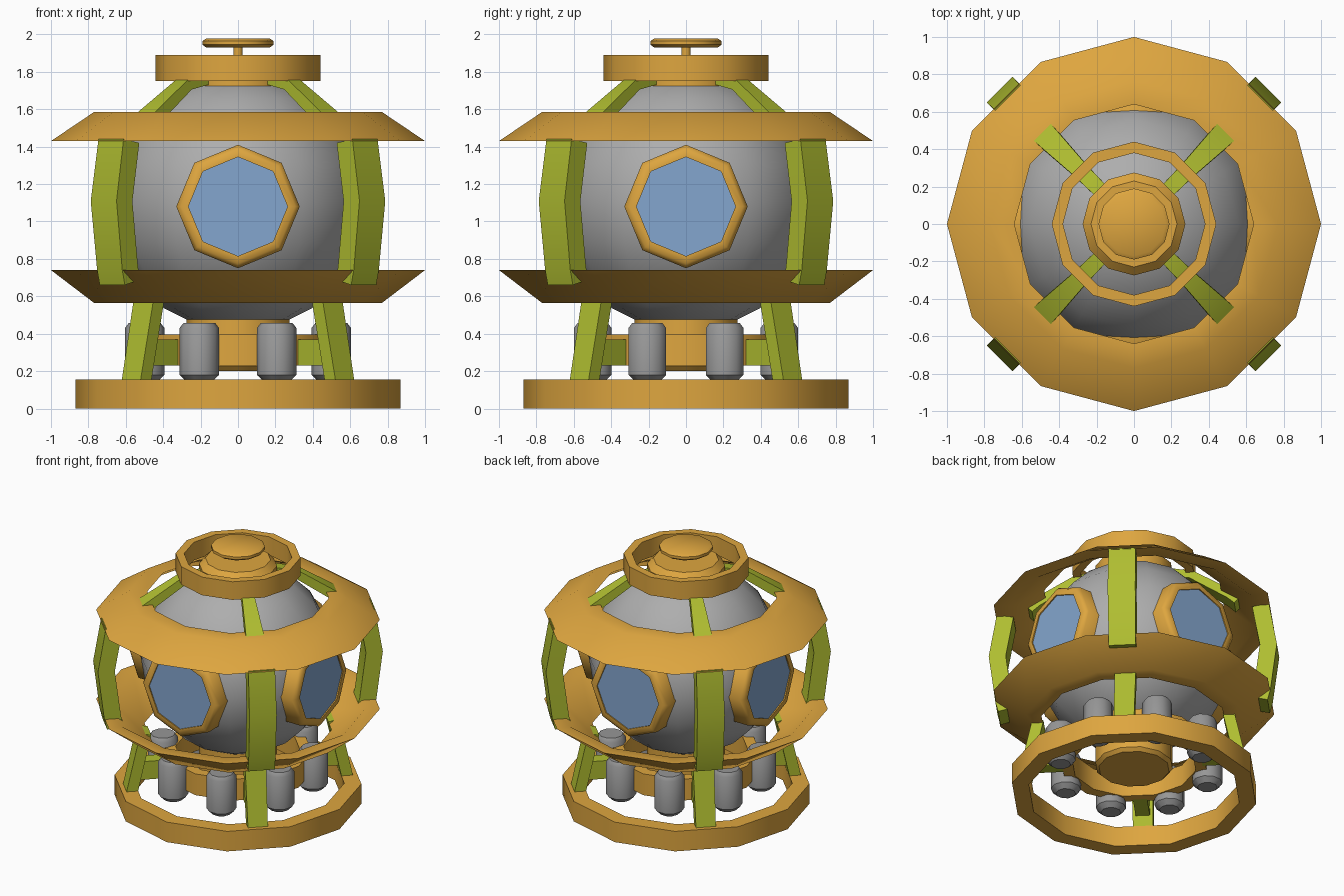
import bpy, bmesh, math
from mathutils import Vector, Matrix

if "Cube" in bpy.data.objects:
    bpy.data.objects.remove(bpy.data.objects["Cube"])


def material(name, rgb):
    m = bpy.data.materials.new(name)
    m.diffuse_color = (*rgb, 1)
    m.use_nodes = True
    m.node_tree.nodes["Principled BSDF"].inputs["Base Color"].default_value = m.diffuse_color
    return m


ORANGE = material("amber_metal", (0.73, 0.38, 0.05))
GREEN = material("lime_paint", (0.43, 0.51, 0.03))
GREY = material("hull_grey", (0.42, 0.42, 0.42))
TANK = material("tank_grey", (0.31, 0.31, 0.31))
GLASS = material("blue_glass", (0.23, 0.38, 0.62))


def finish(bm, name, mat, angle=40):
    bmesh.ops.remove_doubles(bm, verts=bm.verts, dist=1e-5)
    bmesh.ops.recalc_face_normals(bm, faces=bm.faces)
    me = bpy.data.meshes.new(name)
    bm.to_mesh(me)
    bm.free()
    me.materials.append(mat)
    ob = bpy.data.objects.new(name, me)
    bpy.context.collection.objects.link(ob)
    if angle:
        bpy.ops.object.select_all(action='DESELECT')
        ob.select_set(True)
        bpy.context.view_layer.objects.active = ob
        bpy.ops.object.shade_smooth_by_angle(angle=math.radians(angle))
    return ob


def lathe(name, mat, profile, sides=12, closed=False, matrix=Matrix(), angle=40):
    """Turn a (radius, height) profile; closed makes a ring."""
    bm = bmesh.new()
    rows = []
    for r, z in profile:
        rows.append([bm.verts.new((r * math.cos(2 * math.pi * i / sides),
                                   r * math.sin(2 * math.pi * i / sides), z))
                     for i in range(sides)])
    n = len(rows)
    for k in range(n if closed else n - 1):
        a, b = rows[k], rows[(k + 1) % n]
        for i in range(sides):
            j = (i + 1) % sides
            bm.faces.new((a[i], a[j], b[j], b[i]))
    if not closed:
        bm.faces.new(rows[0])
        bm.faces.new(rows[-1])
    bm.transform(matrix)
    return finish(bm, name, mat, angle)


def strut(name, path, turn):
    """Sweep a box along (radius, z, width, depth) stations; radius is the outer face."""
    bm = bmesh.new()
    rows = []
    for i, (r, z, w, d) in enumerate(path):
        a, b = path[max(i - 1, 0)], path[min(i + 1, len(path) - 1)]
        t = Vector((b[0] - a[0], b[1] - a[1])).normalized()
        ri, zi = r - d * t.y, z + d * t.x
        rows.append([bm.verts.new(c) for c in
                     ((r, -w / 2, z), (r, w / 2, z), (ri, w / 2, zi), (ri, -w / 2, zi))])
    for a, b in zip(rows, rows[1:]):
        for i in range(4):
            j = (i + 1) % 4
            bm.faces.new((a[i], a[j], b[j], b[i]))
    bm.faces.new(rows[0])
    bm.faces.new(rows[-1])
    bm.transform(Matrix.Rotation(turn, 4, 'Z'))
    return finish(bm, name, GREEN, 40)


# spherical hull
R, ZC = 0.69, 1.10
hull = [(max(R * math.sin(math.pi * k / 10), 0.001), ZC - R * math.cos(math.pi * k / 10))
        for k in range(11)]
lathe("hull", GREY, hull, angle=60)

# guard rings
lathe("base_ring", ORANGE, [(0.87, 0.0), (0.87, 0.155), (0.75, 0.155), (0.75, 0.0)], closed=True)
lathe("lower_guard_ring", ORANGE,
      [(0.77, 0.565), (1.0, 0.74), (0.90, 0.74), (0.66, 0.565)], closed=True)
lathe("upper_guard_ring", ORANGE,
      [(1.0, 1.43), (0.77, 1.585), (0.64, 1.585), (0.88, 1.43)], closed=True)
lathe("crown_ring", ORANGE,
      [(0.44, 1.75), (0.44, 1.89), (0.38, 1.89), (0.38, 1.75)], closed=True)

# hatch, stem and hand wheel on top
lathe("hatch", ORANGE, [(0.275, 1.70), (0.275, 1.82), (0.23, 1.865)])
lathe("hatch_stem", ORANGE, [(0.025, 1.85), (0.025, 1.94)])
lathe("hand_wheel", ORANGE, [(0.17, 1.93), (0.19, 1.945), (0.19, 1.965), (0.17, 1.978)])

# underside hub and tank belt
lathe("bottom_hub", ORANGE, [(0.25, 0.20), (0.275, 0.225), (0.275, 0.50)])
lathe("tank_belt", ORANGE, [(0.52, 0.23), (0.52, 0.395), (0.44, 0.395), (0.44, 0.23)], closed=True)

# eight ballast tanks
for i in range(8):
    a = math.radians(22.5 + 45 * i)
    pos = Matrix.Translation((0.54 * math.cos(a), 0.54 * math.sin(a), 0))
    lathe(f"ballast_tank_{i + 1}", TANK,
          [(0.07, 0.145), (0.106, 0.18), (0.106, 0.43), (0.085, 0.457)],
          sides=10, matrix=pos)

# four portholes: octagonal frame and glass
for i in range(4):
    m = (Matrix.Rotation(i * math.pi / 2, 4, 'Z') @ Matrix.Translation((0, 0, 1.08))
         @ Matrix.Rotation(math.pi / 2, 4, 'X'))
    lathe(f"porthole_frame_{i + 1}", ORANGE,
          [(0.33, 0.52), (0.33, 0.69), (0.305, 0.715), (0.265, 0.715), (0.265, 0.52)],
          sides=8, closed=True, matrix=m, angle=50)
    lathe(f"porthole_glass_{i + 1}", GLASS, [(0.268, 0.70), (0.268, 0.706)],
          sides=8, matrix=m, angle=0)

# four diagonal struts with links to the belt
body = [(0.83, 0.05, 0.14, 0.08), (0.71, 0.60, 0.15, 0.08)]
middle = [(0.95, 0.66, 0.19, 0.12), (0.97, 0.74, 0.19, 0.12),
          (1.016, 1.11, 0.195, 0.12), (0.96, 1.44, 0.19, 0.12)]
top = [(0.76, 1.555, 0.14, 0.07), (0.70, 1.61, 0.13, 0.07),
       (0.42, 1.79, 0.09, 0.06), (0.25, 1.825, 0.08, 0.06)]
link = [(0.48, 0.23, 0.10, -0.0), (0.80, 0.23, 0.10, 0.0)]
for i in range(4):
    t = math.radians(45 + 90 * i)
    strut(f"lower_strut_{i + 1}", body, t)
    strut(f"side_strut_{i + 1}", middle, t)
    strut(f"upper_strut_{i + 1}", [(r, z, w, -d * -1) for r, z, w, d in top], t) \
        .location.z = -0.03
    bm = bmesh.new()
    bmesh.ops.create_cube(bm, size=1, matrix=Matrix.Rotation(t, 4, 'Z')
                          @ Matrix.Translation((0.62, 0, 0.30))
                          @ Matrix.Diagonal((0.28, 0.10, 0.14, 1)))
    finish(bm, f"belt_link_{i + 1}", GREEN, 0)
